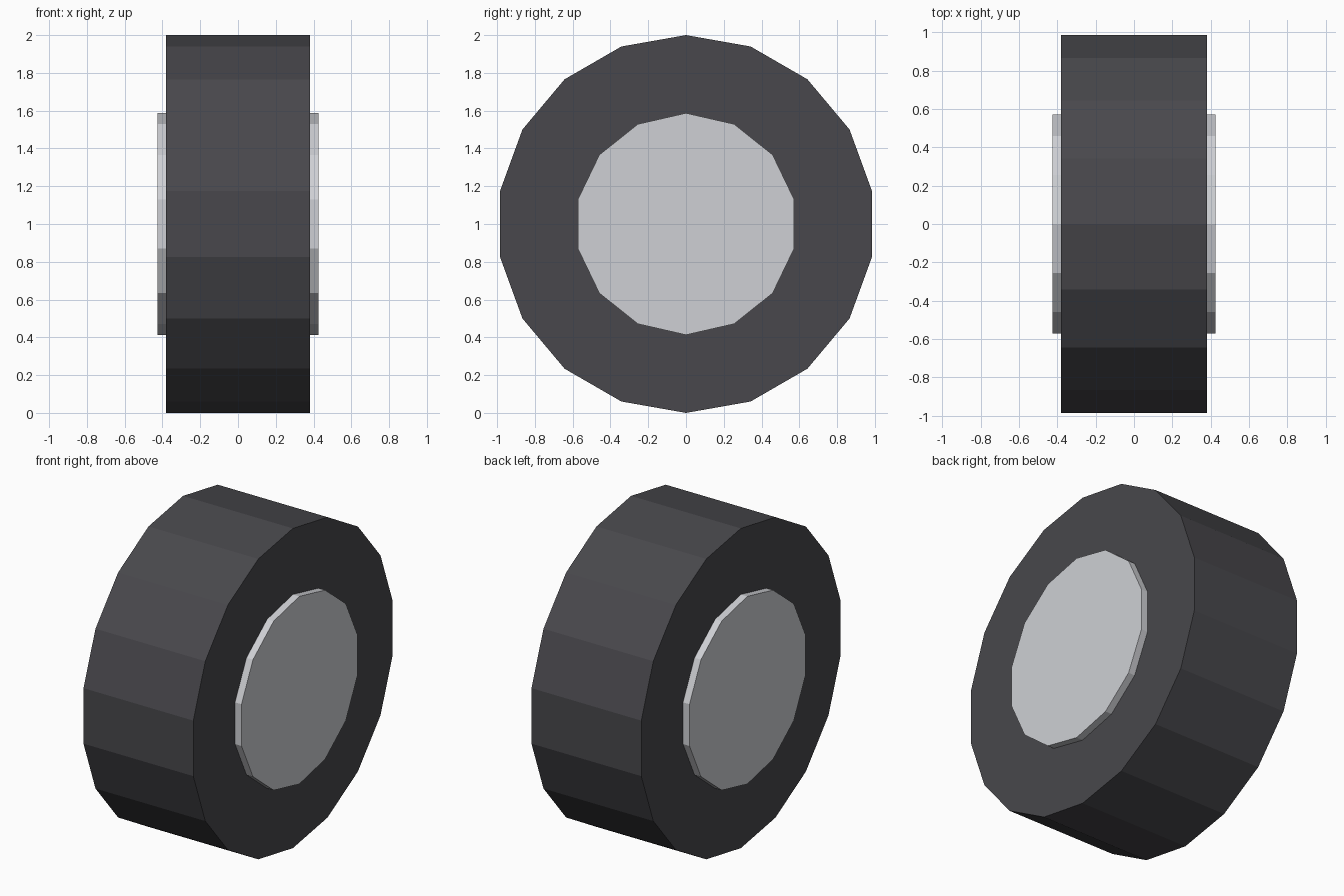
import bpy, bmesh
from math import sin, cos, pi

if "Cube" in bpy.data.objects:
    bpy.data.objects.remove(bpy.data.objects["Cube"])


def material(name, color):
    mat = bpy.data.materials.new(name)
    mat.diffuse_color = (*color, 1)
    mat.use_nodes = True
    mat.node_tree.nodes["Principled BSDF"].inputs["Base Color"].default_value = mat.diffuse_color
    return mat


def disc(name, sides, radius, half_width, mat):
    """Flat-faced cylinder lying along x, with one corner pointing straight up."""
    bm = bmesh.new()
    ring = [bm.verts.new((-half_width, radius * sin(2 * pi * i / sides),
                          radius * cos(2 * pi * i / sides))) for i in range(sides)]
    face = bm.faces.new(ring)
    extruded = bmesh.ops.extrude_face_region(bm, geom=[face], use_keep_orig=True)
    top = [v for v in extruded["geom"] if isinstance(v, bmesh.types.BMVert)]
    bmesh.ops.translate(bm, verts=top, vec=(2 * half_width, 0, 0))
    bmesh.ops.recalc_face_normals(bm, faces=bm.faces)
    mesh = bpy.data.meshes.new(name)
    bm.to_mesh(mesh)
    bm.free()
    mesh.materials.append(mat)
    obj = bpy.data.objects.new(name, mesh)
    obj.location.z = 1
    bpy.context.collection.objects.link(obj)
    return obj


# Dark rubber tyre
disc("tyre", 18, 1.0, 0.38, material("rubber", (0.065, 0.064, 0.072)))

# Pale hub passing through the tyre, standing slightly proud on both sides
disc("hub", 14, 0.587, 0.425, material("metal", (0.62, 0.63, 0.66)))
